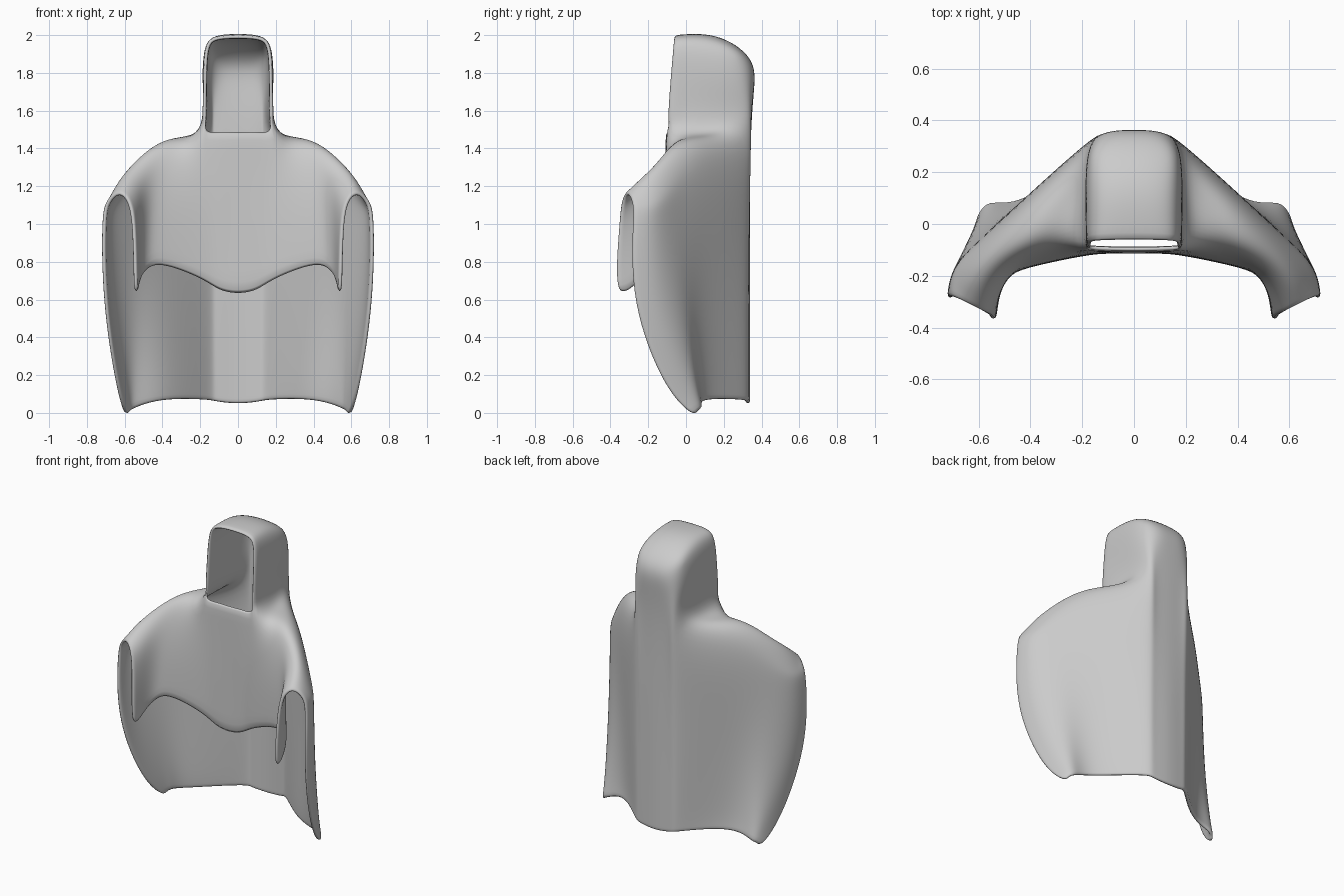
import bpy, bmesh
from mathutils import Vector

if "Cube" in bpy.data.objects:
    bpy.data.objects.remove(bpy.data.objects["Cube"])

bm = bmesh.new()


def line(*pts):
    return [bm.verts.new(p) for p in pts]


def skin(*lines):
    """Quads between neighbouring point lines."""
    for a, b in zip(lines, lines[1:]):
        for i in range(len(a) - 1):
            bm.faces.new((a[i], a[i + 1], b[i + 1], b[i]))


# Cape columns: each runs from the back hem, over the shoulder, to the front hem
neck = line((.19, .29, .07), (.19, .29, .22), (.19, .295, .6), (.19, .30, 1.0), (.175, .31, 1.46),
            (.20, .12, 1.49), (.18, -.10, 1.52), (.20, -.12, 1.1), (.20, -.125, .71))
shoulder = line((.40, .11, .07), (.40, .10, .22), (.41, .095, .6), (.41, .11, 1.0), (.39, .11, 1.36),
                (.37, .0, 1.45), (.37, -.10, 1.38), (.38, -.155, 1.1), (.39, -.165, .78))
arm = line((.54, .09, .03), (.55, .05, .22), (.57, -.01, .6), (.58, -.045, 1.0), (.55, -.04, 1.24),
           (.53, -.11, 1.345), (.49, -.18, 1.27), (.47, -.195, 1.05), (.475, -.20, .755))
wrist = line((.585, .065, .01), (.62, -.02, .2), (.68, -.14, .6), (.69, -.165, 1.0), (.675, -.17, 1.12),
             (.615, -.22, 1.25), (.54, -.27, 1.17), (.515, -.265, 1.0), (.515, -.26, .69))
lip = line((.605, .03, .005), (.65, -.11, .16), (.71, -.265, .58), (.72, -.28, .98), (.695, -.285, 1.12),
           (.635, -.315, 1.165), (.57, -.345, 1.11), (.54, -.36, .93), (.53, -.36, .65))
skin(neck, shoulder, arm, wrist, lip)

# Centre of the back and of the chest
back_mid = line((0, .34, .05), (0, .34, .2), (0, .34, .6), (0, .34, 1.0), (0, .345, 1.46))
back_side = line((.11, .33, .06), (.11, .33, .2), (.11, .33, .6), (.11, .335, 1.0), (.11, .34, 1.46))
skin(back_mid, back_side, neck[:5])
chest_mid = line((0, -.108, 1.49), (0, -.11, 1.1), (0, -.115, .63))
chest_side = line((.11, -.106, 1.493), (.1, -.113, 1.1), (.1, -.115, .65))
skin(chest_mid, chest_side, neck[6:])

# Hood walls, from back centre to face opening, then the top
base = [back_mid[4], back_side[4], neck[4], neck[5], neck[6]]
wall = line((0, .36, 1.72), (.11, .352, 1.72), (.175, .29, 1.72), (.187, .12, 1.72), (.185, -.087, 1.72))
brow = line((0, .335, 1.88), (.1, .325, 1.88), (.165, .265, 1.89), (.176, .12, 1.92), (.176, -.07, 1.92))
skin(base, wall, brow)
top_mid = line((0, .16, 1.995), (0, -.063, 2.0))
top_side = line((.11, .15, 1.985), (.12, -.065, 1.99))
skin([brow[0]] + top_mid, [brow[1]] + top_side, brow[2:])

# Mirror to the left half and make normals face out
bmesh.ops.mirror(bm, geom=bm.verts[:] + bm.edges[:] + bm.faces[:], axis='X', merge_dist=1e-4)
bmesh.ops.remove_doubles(bm, verts=bm.verts[:], dist=1e-4)
bmesh.ops.recalc_face_normals(bm, faces=bm.faces[:])
bm.normal_update()
if max(bm.faces, key=lambda f: f.calc_center_median().z).normal.z < 0:
    bmesh.ops.reverse_faces(bm, faces=bm.faces[:])
for f in bm.faces:
    f.smooth = True
mesh = bpy.data.meshes.new("hooded_cape")
bm.to_mesh(mesh)
bm.free()
cape = bpy.data.objects.new("hooded_cape", mesh)
bpy.context.collection.objects.link(cape)


def subsurf(levels):
    m = cape.modifiers.new("smooth", 'SUBSURF')
    m.levels = m.render_levels = levels
    return m


# Fit the cage so that the smooth surface passes through the given points
first = subsurf(1)
targets = [v.co.copy() for v in mesh.vertices]
for _ in range(4):
    bpy.context.view_layer.update()
    ev = cape.evaluated_get(bpy.context.evaluated_depsgraph_get())
    now = [Vector(ev.data.vertices[i].co) for i in range(len(targets))]
    for v, t, n in zip(mesh.vertices, targets, now):
        v.co += (t - n) * .8
    mesh.update()
    cape.update_tag()

# Cloth thickness with rounded rims
first.levels = first.render_levels = 2
cloth = cape.modifiers.new("thickness", 'SOLIDIFY')
cloth.thickness = .022
cloth.offset = -1
subsurf(1)
